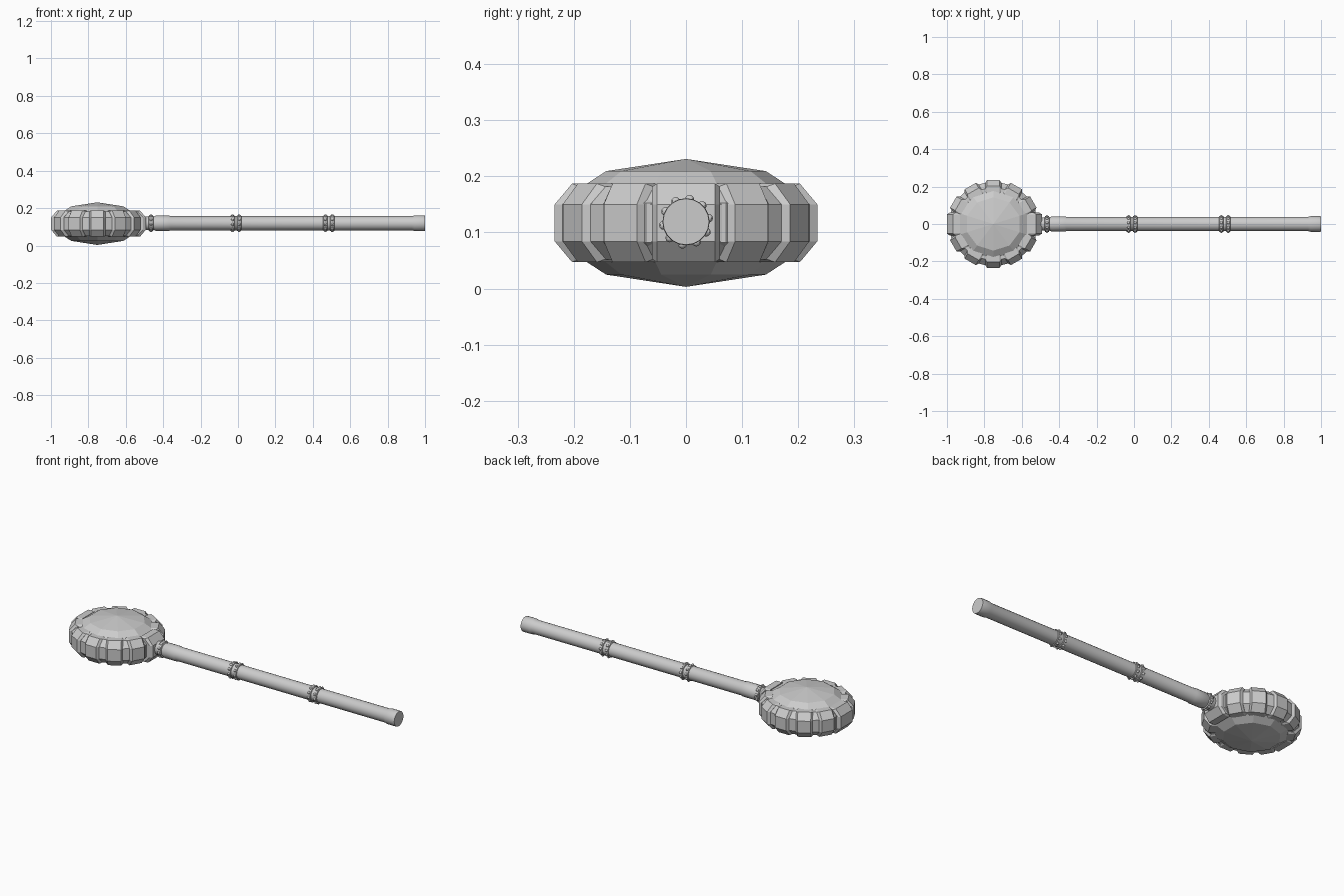
import bpy, bmesh
from math import sin, cos, pi, radians
from mathutils import Vector, Matrix

if "Cube" in bpy.data.objects:
    bpy.data.objects.remove(bpy.data.objects["Cube"])

CX, CZ = -0.752, 0.117
RX, RY = 0.247, 0.234


def make_object(name, bm, smooth=False):
    bmesh.ops.recalc_face_normals(bm, faces=bm.faces)
    me = bpy.data.meshes.new(name)
    bm.to_mesh(me)
    bm.free()
    ob = bpy.data.objects.new(name, me)
    bpy.context.collection.objects.link(ob)
    if smooth:
        bpy.context.view_layer.objects.active = ob
        ob.select_set(True)
        bpy.ops.object.shade_smooth_by_angle(angle=radians(35))
        ob.select_set(False)
    return ob


def loft(bm, sections, closed=False):
    """Skin a list of closed point loops, capping the ends."""
    loops = [[bm.verts.new(p) for p in s] for s in sections]
    n = len(loops[0])
    last = len(loops) if closed else len(loops) - 1
    for i in range(last):
        a, b = loops[i], loops[(i + 1) % len(loops)]
        for j in range(n):
            k = (j + 1) % n
            bm.faces.new((a[j], a[k], b[k], b[j]))
    if not closed:
        bm.faces.new(loops[0])
        bm.faces.new(loops[-1])


def rim_profile(drop, half):
    """Radial offset and height of the rim section."""
    outer = [(-0.07, -half), (-0.031, -half), (0, -0.033)]
    pts = outer + [(r, -z) for r, z in reversed(outer)]
    return [(r - drop if r > -0.05 else r, z) for r, z in pts]


# faceted core of the head
bm = bmesh.new()
bmesh.ops.create_uvsphere(bm, u_segments=10, v_segments=5, radius=1)
bmesh.ops.transform(bm, verts=bm.verts,
                    matrix=Matrix.Translation((CX, 0, CZ)) @ Matrix.Diagonal((0.25, 0.242, 0.114, 1)))
make_object("head_core", bm)

# recessed band running round the head
bm = bmesh.new()
sections = []
for i in range(24):
    a = 2 * pi * (i + 0.5) / 24
    sections.append([(CX + (RX + r) * cos(a), (RY + r) * sin(a), CZ + z)
                     for r, z in rim_profile(0.009, 0.065)])
loft(bm, sections, closed=True)
make_object("rim_band", bm)

# raised plates, with wider ones on the long axis
bm = bmesh.new()
for i in range(12):
    a = 2 * pi * i / 12
    d, t = Vector((cos(a), sin(a), 0)), Vector((-sin(a), cos(a), 0))
    base = Vector((CX + RX * cos(a), RY * sin(a), CZ))
    w = 0.052 if i in (0, 6) else 0.034
    if i == 0:
        base.x += 0.012
    sections = []
    for s, drop, half in ((-w - 0.009, 0.014, 0.064), (-w, 0, 0.07), (w, 0, 0.07), (w + 0.009, 0.014, 0.064)):
        sections.append([base + d * r + t * s + Vector((0, 0, z))
                         for r, z in rim_profile(drop, half)])
    loft(bm, sections)
make_object("rim_plates", bm)


def lathe(name, profile, sides=20):
    """Revolve (x, radius) pairs about the handle axis."""
    bm = bmesh.new()
    loft(bm, [[(x, r * cos(2 * pi * j / sides), CZ + 0.002 + r * sin(2 * pi * j / sides))
               for j in range(sides)] for x, r in profile])
    return make_object(name, bm, True)


# handle shaft with sleeve and flared butt
lathe("handle", [(-0.52, 0.036), (-0.45, 0.036), (-0.44, 0.041), (-0.37, 0.041), (-0.36, 0.038),
                 (0.93, 0.038), (0.945, 0.042), (0.995, 0.042), (1.0, 0.041)])

# studded rings
for n, x in enumerate((-0.465, -0.029, 0.006, 0.467, 0.504)):
    h = 0.013
    lathe(f"ring_{n}", [(x - h, 0.036), (x - h + 0.003, 0.042), (x + h - 0.003, 0.042), (x + h, 0.036)])
    bm = bmesh.new()
    for k in range(10):
        a = 2 * pi * (k + 0.25) / 10
        m = Matrix.Translation((x, 0.0405 * cos(a), CZ + 0.002 + 0.0405 * sin(a)))
        bmesh.ops.create_uvsphere(bm, u_segments=8, v_segments=6, radius=0.008, matrix=m)
    make_object(f"studs_{n}", bm, True)
